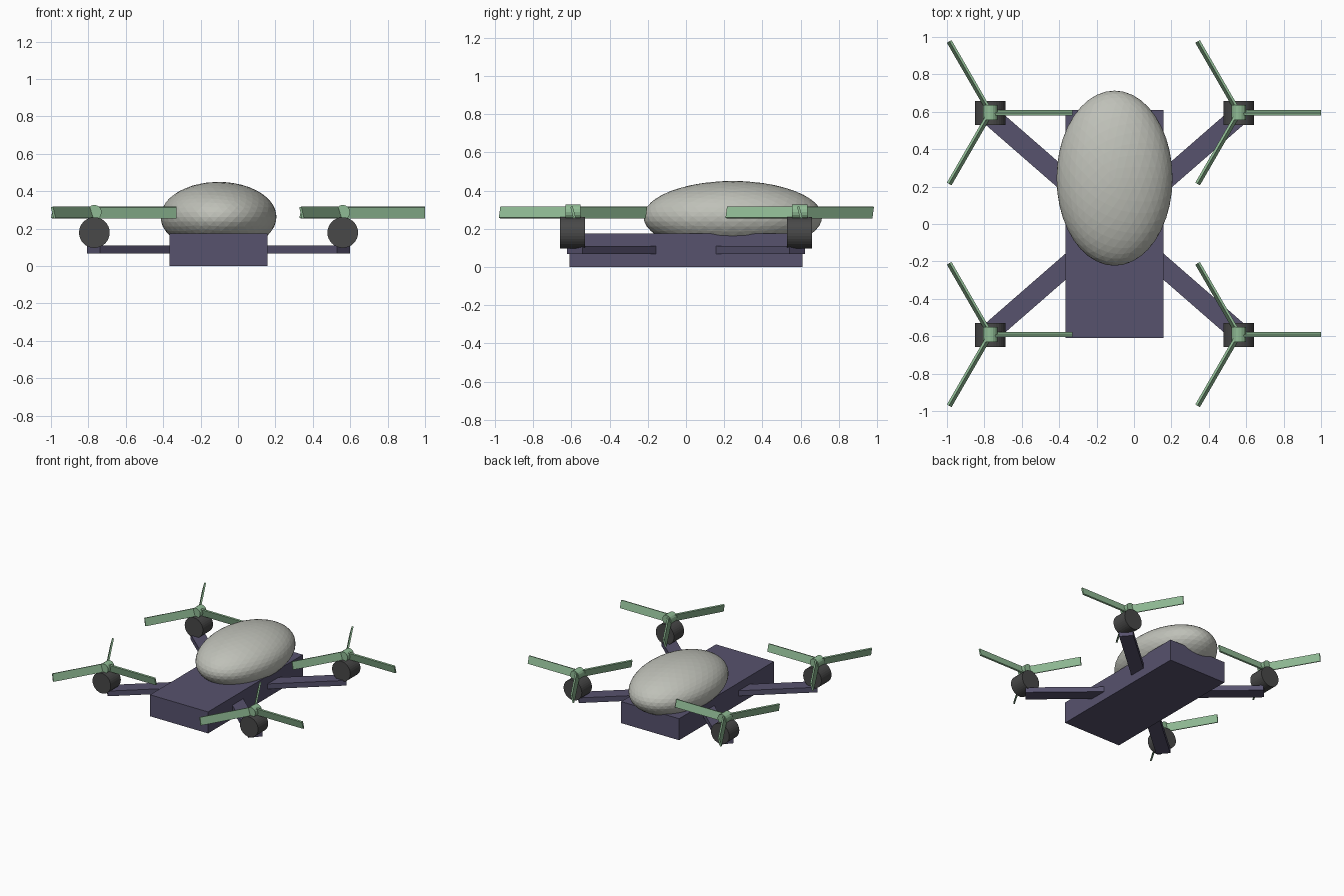
import bpy
from math import radians, cos, sin, atan2, hypot
from mathutils import Matrix, Vector

if "Cube" in bpy.data.objects:
    bpy.data.objects.remove(bpy.data.objects["Cube"])

CX = -0.104            # frame centre line in x
RX, RY = 0.664, 0.593  # rotor offsets from frame centre


def material(name, rgb):
    m = bpy.data.materials.new(name)
    m.diffuse_color = (*rgb, 1)
    m.use_nodes = True
    m.node_tree.nodes["Principled BSDF"].inputs["Base Color"].default_value = m.diffuse_color
    return m


FRAME = material("slate_frame", (0.095, 0.085, 0.155))
DARK = material("dark_motor", (0.065, 0.065, 0.065))
GREEN = material("green_rotor", (0.28, 0.50, 0.30))
SHELL = material("pale_shell", (0.52, 0.53, 0.48))


def finish(name, mat, matrix=None):
    ob = bpy.context.object
    ob.name = name
    ob.data.materials.append(mat)
    if matrix is not None:
        ob.data.transform(matrix)
    return ob


def box(name, size, centre, mat, rot=Matrix()):
    bpy.ops.mesh.primitive_cube_add(size=1)
    scale = Matrix.Diagonal((*size, 1))
    ob = finish(name, mat, rot @ Matrix.Translation(centre) @ scale)
    return ob


def barrel(name, radius, length, centre, mat, sides):
    # cylinder lying along the y axis
    bpy.ops.mesh.primitive_cylinder_add(vertices=sides, radius=radius, depth=length)
    return finish(name, mat, Matrix.Translation(centre) @ Matrix.Rotation(radians(90), 4, 'X'))


# Main hull
box("body", (0.522, 1.22, 0.175), (CX, 0, 0.0875), FRAME)

# Faceted egg-shaped canopy
bpy.ops.mesh.primitive_ico_sphere_add(subdivisions=4, radius=1)
finish("canopy", SHELL, Matrix.Translation((CX, 0.245, 0.263))
       @ Matrix.Diagonal((0.31, 0.468, 0.187, 1)))

# Four arms, each with motor, hub and three pitched blades
for side, sx in (("left", -1), ("right", 1)):
    for end, sy in (("front", -1), ("back", 1)):
        tag = f"{end}_{side}"
        x, y = CX + sx * RX, sy * RY

        # arm runs from inside the body to below the motor
        heading = Matrix.Rotation(atan2(sy * 0.582, sx * 0.668), 4, 'Z')
        reach, start = hypot(0.582, 0.668), 0.15
        arm = box("arm_" + tag, (reach - start, 0.106, 0.042),
                  ((reach + start) / 2, 0, 0.089), FRAME, heading)
        arm.location.x = CX

        barrel("motor_" + tag, 0.082, 0.13, (x, y, 0.179), DARK, 32)
        barrel("hub_" + tag, 0.039, 0.08, (x, y + 0.002, 0.288), GREEN, 16)

        for i in range(3):
            turn = Matrix.Rotation(radians(120 * i), 4, 'Z') @ Matrix.Rotation(radians(15), 4, 'X')
            blade = box(f"blade_{tag}_{i + 1}", (0.44, 0.013, 0.062), (0.22, 0, 0), GREEN, turn)
            blade.location = (x, y + 0.002, 0.286)
